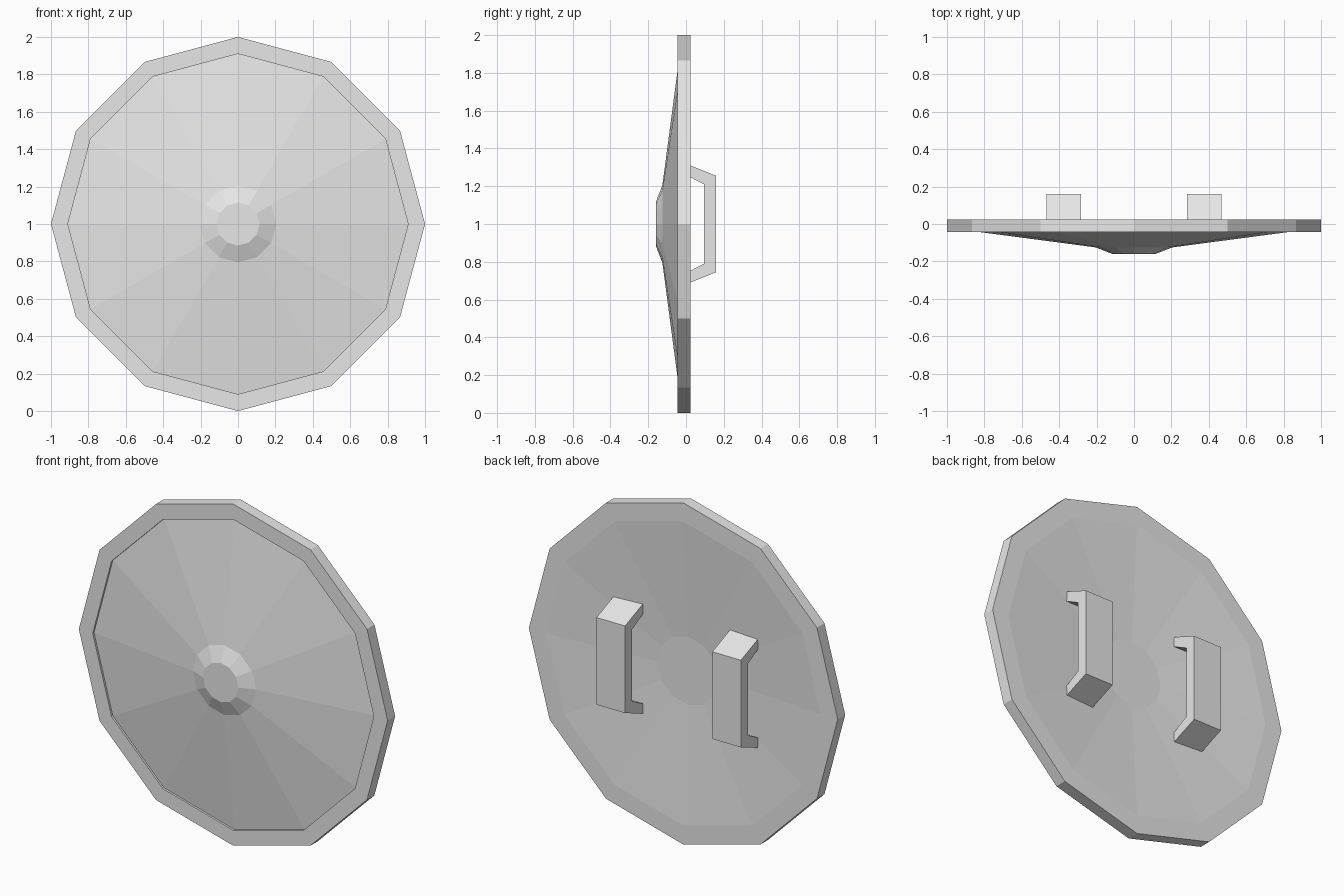
import bpy, bmesh, math

cube = bpy.data.objects.get("Cube")
if cube:
    bpy.data.objects.remove(cube, do_unlink=True)

grey = bpy.data.materials.new("light_grey")
grey.use_nodes = True
colour = (0.8, 0.8, 0.8, 1)
grey.diffuse_color = colour
grey.node_tree.nodes["Principled BSDF"].inputs["Base Color"].default_value = colour


def finish(name, bm):
    bmesh.ops.recalc_face_normals(bm, faces=bm.faces)
    mesh = bpy.data.meshes.new(name)
    bm.to_mesh(mesh)
    bm.free()
    mesh.materials.append(grey)
    obj = bpy.data.objects.new(name, mesh)
    bpy.context.collection.objects.link(obj)
    return obj


def lathe(name, profile, sides=12, height=1.0):
    """Turn a (radius, y) profile around the front-to-back axis, capping both ends."""
    bm = bmesh.new()
    rings = []
    for r, y in profile:
        angles = [math.tau * i / sides for i in range(sides)]
        rings.append([bm.verts.new((r * math.cos(a), y, height + r * math.sin(a))) for a in angles])
    for a, b in zip(rings, rings[1:]):
        for i in range(sides):
            j = (i + 1) % sides
            bm.faces.new((a[i], a[j], b[j], b[i]))
    bm.faces.new(rings[0])
    bm.faces.new(rings[-1])
    return finish(name, bm)


def handle(name, x, width=0.185):
    """Bracket with slanted ends: half outline mirrored in height, extruded sideways."""
    outer = [(-0.01, 0.323), (0.16, 0.255)]
    inner = [(-0.01, 0.265), (0.095, 0.21)]
    outer += [(y, -z) for y, z in reversed(outer)]
    inner += [(y, -z) for y, z in reversed(inner)]
    bm = bmesh.new()
    faces = []
    vo = [bm.verts.new((x - width / 2, y, 1 + z)) for y, z in outer]
    vi = [bm.verts.new((x - width / 2, y, 1 + z)) for y, z in inner]
    for i in range(3):
        faces.append(bm.faces.new((vo[i], vo[i + 1], vi[i + 1], vi[i])))
    out = bmesh.ops.extrude_face_region(bm, geom=faces, use_keep_orig=True)
    moved = [v for v in out["geom"] if isinstance(v, bmesh.types.BMVert)]
    bmesh.ops.translate(bm, verts=moved, vec=(width, 0, 0))
    return finish(name, bm)


# Shield body: boss, sloping front, recessed step, rim, hollow back
lathe("shield_body", [
    (0.115, -0.16), (0.205, -0.125),
    (0.91, -0.032), (0.91, -0.044),
    (1.0, -0.044), (1.0, 0.025),
    (0.89, 0.025), (0.2, -0.02),
])

# Grips on the back
for side, sign in (("left", 1), ("right", -1)):
    handle(side + "_handle", sign * 0.375)
